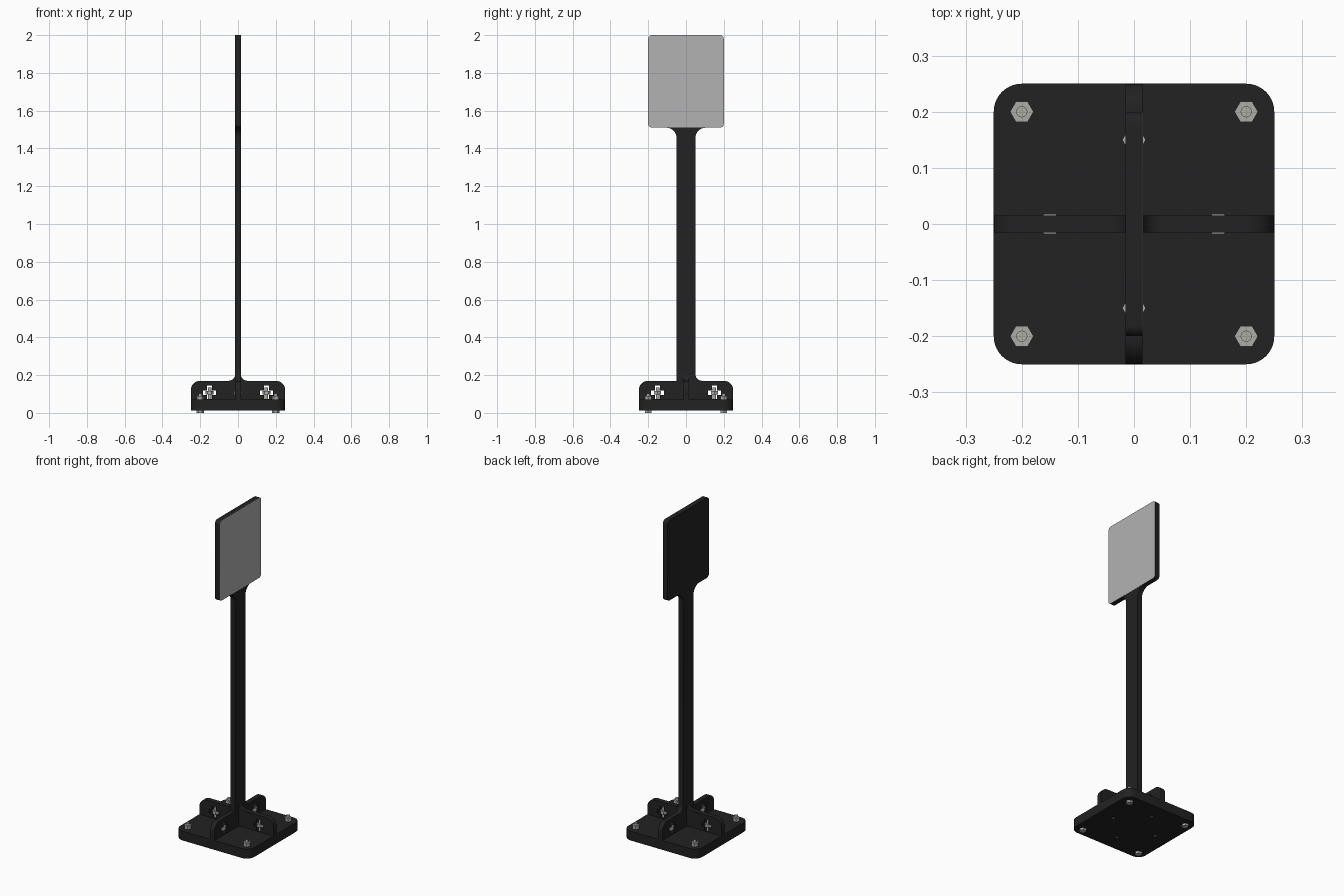
import bpy, bmesh, math
from mathutils import Vector

if "Cube" in bpy.data.objects:
    bpy.data.objects.remove(bpy.data.objects["Cube"])


def material(name, rgb):
    m = bpy.data.materials.new(name)
    m.diffuse_color = (*rgb, 1)
    m.use_nodes = True
    m.node_tree.nodes["Principled BSDF"].inputs["Base Color"].default_value = m.diffuse_color
    return m


BLACK = material("black_board", (0.016, 0.016, 0.016))
METAL = material("metal", (0.42, 0.42, 0.39))
GREY = material("panel_grey", (0.45, 0.45, 0.45))


def rounded(points, steps=10):
    """Outline from (u, v[, radius]) corners; works for convex and concave corners."""
    out = []
    n = len(points)
    for i, p in enumerate(points):
        c = Vector(p[:2])
        if len(p) < 3:
            out.append(c)
            continue
        a = (Vector(points[i - 1][:2]) - c).normalized()
        b = (Vector(points[(i + 1) % n][:2]) - c).normalized()
        r = p[2]
        mid = c + (a + b) * r          # arc centre for a right-angled corner
        for k in range(steps + 1):
            t = math.pi / 2 * k / steps
            out.append(mid - b * r * math.cos(t) - a * r * math.sin(t))
    return out


def rect(u0, v0, u1, v1, r):
    return rounded([(u0, v0, r), (u1, v0, r), (u1, v1, r), (u0, v1, r)])


def ngon(cx, cy, r, sides):
    return [Vector((cx + r * math.cos(2 * math.pi * i / sides),
                    cy + r * math.sin(2 * math.pi * i / sides))) for i in range(sides)]


def place(axis, u, v, w):
    return {"x": (w, u, v), "y": (u, w, v), "z": (u, v, w)}[axis]


def add_prism(bm, outline, axis, w0, w1):
    lo = [bm.verts.new(place(axis, p.x, p.y, w0)) for p in outline]
    hi = [bm.verts.new(place(axis, p.x, p.y, w1)) for p in outline]
    bm.faces.new(lo)
    bm.faces.new(hi)
    for i in range(len(lo)):
        j = (i + 1) % len(lo)
        bm.faces.new((lo[i], lo[j], hi[j], hi[i]))


def make(name, mat, prisms):
    bm = bmesh.new()
    for p in prisms:
        add_prism(bm, *p)
    bmesh.ops.recalc_face_normals(bm, faces=bm.faces)
    me = bpy.data.meshes.new(name)
    bm.to_mesh(me)
    bm.free()
    me.materials.append(mat)
    ob = bpy.data.objects.new(name, me)
    bpy.context.collection.objects.link(ob)
    return ob


def select(ob):
    bpy.ops.object.select_all(action="DESELECT")
    ob.select_set(True)
    bpy.context.view_layer.objects.active = ob


def smooth(ob):
    select(ob)
    bpy.ops.object.shade_smooth_by_angle(angle=math.radians(30))


def cut(ob, prisms):
    cutter = make("cutter", BLACK, prisms)
    cutter.hide_render = True
    mod = ob.modifiers.new("cut", "BOOLEAN")
    mod.operation = "DIFFERENCE"
    mod.solver = "EXACT"
    mod.object = cutter
    select(ob)
    bpy.ops.object.modifier_apply(modifier="cut")
    bpy.data.objects.remove(cutter)


def cross(c):
    """Cross-shaped slot that holds a nut and its bolt."""
    a, b = 0.013, 0.034
    z0, z1, z2, z3 = 0.074, 0.095, 0.119, 0.145
    return [Vector(p) for p in (
        (c - a, z0), (c + a, z0), (c + a, z1), (c + b, z1), (c + b, z2), (c + a, z2),
        (c + a, z3), (c - a, z3), (c - a, z2), (c - b, z2), (c - b, z1), (c - a, z1))]


T = 0.015       # half board thickness
inner = [(0.15, 0), (-0.15, 0), (0, 0.15), (0, -0.15)]
corners = [(sx * 0.2, sy * 0.2) for sx in (-1, 1) for sy in (-1, 1)]

# base plate with bolt holes in the underside
base = make("base_plate", BLACK, [(rect(-0.25, -0.25, 0.25, 0.25, 0.05), "z", 0.013, 0.07)])
cut(base, [(ngon(x, y, 0.014, 20), "z", 0.0, 0.035) for x, y in inner])
smooth(base)

# upright: foot, post and sign in a single board, filleted on one side of the foot
upright = make("upright_board", BLACK, [(rounded([
    (-0.25, 0.07), (0.25, 0.07), (0.25, 0.17, 0.05), (0.05, 0.17, 0.035),
    (0.05, 1.51, 0.055), (0.2, 1.51, 0.02), (0.2, 2.0, 0.02),
    (-0.2, 2.0, 0.02), (-0.2, 1.51, 0.02), (-0.05, 1.51, 0.055),
    (-0.05, 0.17), (-0.25, 0.17, 0.05)]), "x", -T, T)])
cut(upright, [(cross(s * 0.15), "x", -0.05, 0.05) for s in (-1, 1)])
smooth(upright)

# side fins
for side, s in (("right", 1), ("left", -1)):
    fin = make(side + "_fin", BLACK, [(rounded([
        (s * 0.012, 0.07), (s * 0.25, 0.07), (s * 0.25, 0.17, 0.05),
        (s * T, 0.17, 0.035), (s * T, 0.207), (s * 0.012, 0.207)]), "y", -T, T)])
    cut(fin, [(cross(s * 0.15), "y", -0.05, 0.05)])
    smooth(fin)

# sign face panel
smooth(make("sign_panel", GREY, [(rect(-0.2, 1.51, 0.2, 2.0, 0.02), "x", T, T + 0.001)]))

# corner bolts: head below, nut and shaft end above
for i, (x, y) in enumerate(corners):
    make(f"corner_bolt_{i}", METAL, [
        (ngon(x, y, 0.02, 6), "z", 0.0, 0.013),
        (ngon(x, y, 0.021, 6), "z", 0.07, 0.09)])
    smooth(make(f"corner_bolt_shaft_{i}", METAL, [(ngon(x, y, 0.01, 20), "z", 0.01, 0.103)]))

# captive bolts and nuts in the cross slots
for i, (x, y) in enumerate(inner):
    make(f"captive_nut_{i}", METAL, [(ngon(x, y, 0.021, 6), "z", 0.097, 0.117)])
    smooth(make(f"captive_bolt_{i}", METAL, [(ngon(x, y, 0.01, 20), "z", 0.03, 0.135)]))
